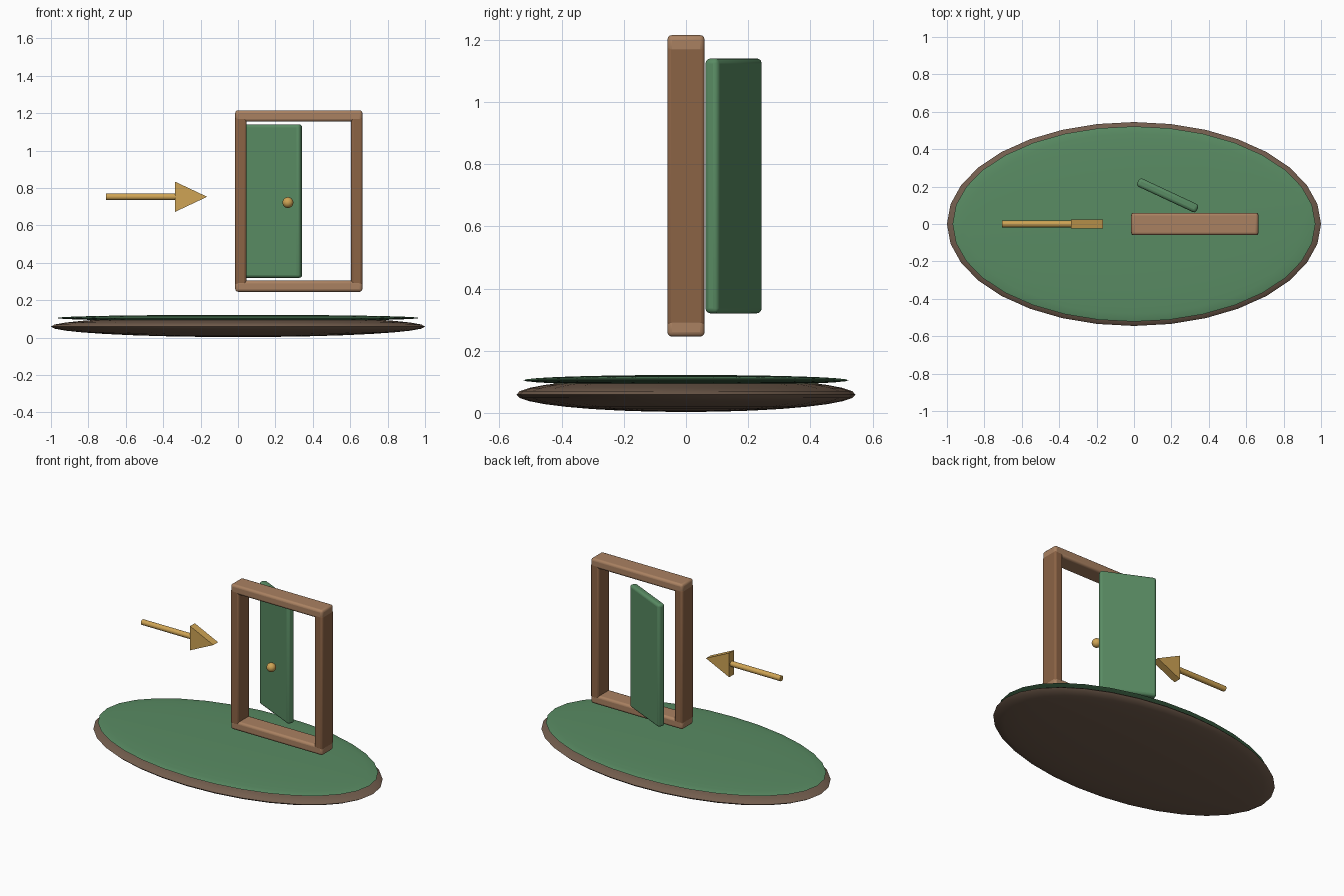
import bpy, bmesh, math
from mathutils import Matrix

if "Cube" in bpy.data.objects:
    bpy.data.objects.remove(bpy.data.objects["Cube"])


def material(name, rgb):
    m = bpy.data.materials.new(name)
    m.diffuse_color = (*rgb, 1)
    m.use_nodes = True
    m.node_tree.nodes["Principled BSDF"].inputs["Base Color"].default_value = m.diffuse_color
    return m


GREEN = material("green", (0.10, 0.26, 0.125))
EARTH = material("earth_brown", (0.17, 0.11, 0.075))
WOOD = material("wood", (0.26, 0.125, 0.06))
LIGHT_WOOD = material("light_wood", (0.40, 0.22, 0.12))
GOLD = material("gold", (0.62, 0.37, 0.09))


def finish(name, bm, mat, smooth=True, bevel=0):
    bmesh.ops.recalc_face_normals(bm, faces=bm.faces)
    me = bpy.data.meshes.new(name)
    bm.to_mesh(me)
    bm.free()
    ob = bpy.data.objects.new(name, me)
    bpy.context.collection.objects.link(ob)
    me.materials.append(mat)
    if bevel:
        b = ob.modifiers.new("rounded_edges", "BEVEL")
        b.width, b.segments = bevel, 3
    if smooth:
        bpy.ops.object.select_all(action="DESELECT")
        ob.select_set(True)
        bpy.context.view_layer.objects.active = ob
        bpy.ops.object.shade_smooth_by_angle(angle=math.radians(40))
    return ob


def ellipsoid(name, loc, radii, mat):
    bm = bmesh.new()
    bmesh.ops.create_uvsphere(bm, u_segments=32, v_segments=16, radius=1,
                              matrix=Matrix.LocRotScale(loc, None, radii))
    return finish(name, bm, mat)


def box(name, loc, size, mat, bevel, turn=0):
    bm = bmesh.new()
    bmesh.ops.create_cube(bm, size=1, matrix=Matrix.Diagonal((*size, 1)))
    ob = finish(name, bm, mat, bevel=bevel)
    ob.location = loc
    ob.rotation_euler.z = math.radians(turn)
    return ob


# Oval island with grass cap
ellipsoid("ground_base", (0, 0, 0.059), (1.0, 0.545, 0.056), EARTH)
ellipsoid("grass_cap", (0, 0, 0.105), (0.97, 0.522, 0.017), GREEN)

# Door frame: two posts, two rails
for side, x in (("left", 0.015), ("right", 0.635)):
    box(side + "_post", (x, 0, 0.73), (0.06, 0.12, 0.90), WOOD, 0.012)
for side, z in (("top", 1.185), ("bottom", 0.275)):
    box(side + "_rail", (0.325, 0, z), (0.68, 0.12, 0.06), LIGHT_WOOD, 0.015)

# Door swung open behind the frame, and its knob
box("door_panel", (0.18, 0.153, 0.73), (0.35, 0.048, 0.82), GREEN, 0.016, turn=-25)
ellipsoid("door_knob", (0.267, -0.03, 0.722), (0.029, 0.029, 0.029), GOLD)

# Arrow shaft
bm = bmesh.new()
bmesh.ops.create_cone(bm, cap_ends=True, segments=16, radius1=0.018, radius2=0.018,
                      depth=0.40, matrix=Matrix.Translation((-0.506, 0, 0.753))
                      @ Matrix.Rotation(math.pi / 2, 4, "Y"))
finish("arrow_shaft", bm, GOLD)

# Arrow head: extruded triangle
bm = bmesh.new()
tri = [bm.verts.new((x, -0.025, z)) for x, z in
       ((-0.337, 0.672), (-0.165, 0.753), (-0.337, 0.834))]
face = bm.faces.new(tri)
ext = bmesh.ops.extrude_face_region(bm, geom=[face], use_keep_orig=True)
bmesh.ops.translate(bm, vec=(0, 0.05, 0),
                    verts=[v for v in ext["geom"] if isinstance(v, bmesh.types.BMVert)])
finish("arrow_head", bm, GOLD, smooth=False)
